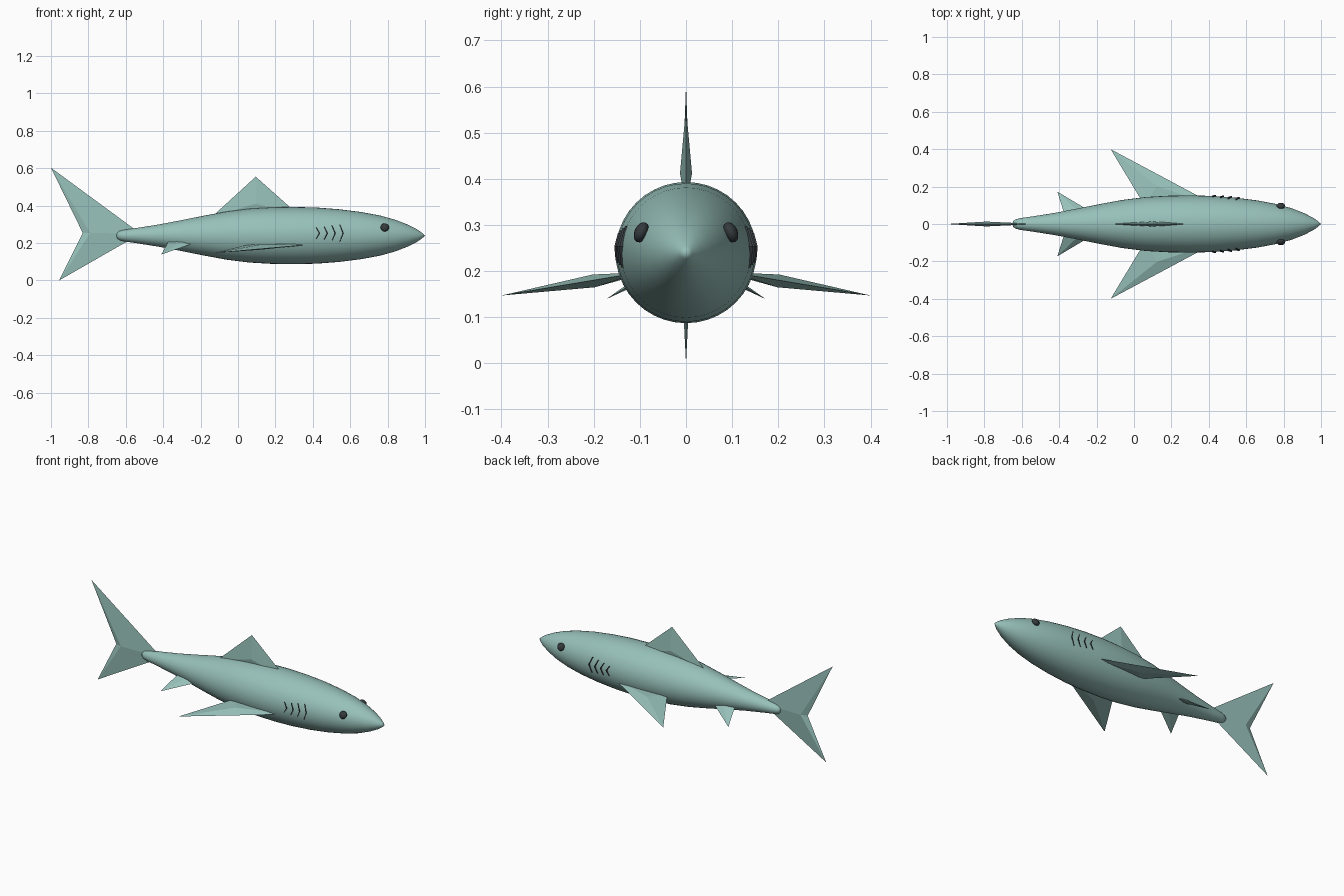
import bpy, bmesh, math
from mathutils import Vector, Matrix

cube = bpy.data.objects.get("Cube")
if cube:
    bpy.data.objects.remove(cube, do_unlink=True)

AXIS_Z = 0.24


def material(name, rgb):
    m = bpy.data.materials.new(name)
    m.use_nodes = True
    m.diffuse_color = (*rgb, 1)
    bsdf = next(n for n in m.node_tree.nodes if n.type == 'BSDF_PRINCIPLED')
    bsdf.inputs["Base Color"].default_value = (*rgb, 1)
    return m


skin = material("sea green skin", (0.31, 0.53, 0.49))
dark = material("dark grey", (0.035, 0.042, 0.045))


def finish(name, bm, mat, smooth=False):
    bmesh.ops.recalc_face_normals(bm, faces=bm.faces)
    mesh = bpy.data.meshes.new(name)
    bm.to_mesh(mesh)
    bm.free()
    mesh.materials.append(mat)
    ob = bpy.data.objects.new(name, mesh)
    bpy.context.collection.objects.link(ob)
    mesh.polygons.foreach_set("use_smooth", [smooth] * len(mesh.polygons))
    return ob


def fin(name, outline, thickness, centre=None):
    """Flat outline swelling to a ridge point on each face."""
    pts = [Vector(p) for p in outline]
    mid = Vector(centre) if centre else sum(pts, Vector()) / len(pts)
    normal = (pts[1] - pts[0]).cross(pts[2] - pts[0]).normalized()
    bm = bmesh.new()
    rim = [bm.verts.new(p) for p in pts]
    for side in (1, -1):
        peak = bm.verts.new(mid + normal * thickness * side)
        for i in range(len(rim)):
            bm.faces.new((rim[i - 1], rim[i], peak))
    return finish(name, bm, skin)


# Body: turned profile, (x, radius) from tail to nose
profile = [(-0.65, 0), (-0.647, 0.014), (-0.635, 0.024), (-0.61, 0.031),
           (-0.54, 0.041), (-0.42, 0.06), (-0.3, 0.083), (-0.18, 0.107),
           (-0.06, 0.129), (0.06, 0.144), (0.18, 0.151), (0.3, 0.153),
           (0.42, 0.15), (0.54, 0.141), (0.66, 0.126), (0.76, 0.107),
           (0.84, 0.085), (0.91, 0.058), (0.96, 0.032), (0.985, 0.014), (1, 0)]


def radius_at(x):
    for (x0, r0), (x1, r1) in zip(profile, profile[1:]):
        if x0 <= x <= x1:
            return r0 + (r1 - r0) * (x - x0) / (x1 - x0)


bm = bmesh.new()
line = [bm.verts.new((x, 0, AXIS_Z + r)) for x, r in profile]
edges = [bm.edges.new(pair) for pair in zip(line, line[1:])]
bmesh.ops.spin(bm, geom=line + edges, cent=(0, 0, AXIS_Z), axis=(1, 0, 0),
               angle=math.tau, steps=40, use_duplicate=False)
bmesh.ops.remove_doubles(bm, verts=bm.verts, dist=0.0005)
finish("body", bm, skin, smooth=True)

# Upright fins
fin("tail_fin", [(-1, 0, 0.603), (-0.83, 0, 0.254), (-0.957, 0, 0),
                 (-0.52, 0, 0.25)], 0.013, (-0.79, 0, 0.254))
fin("dorsal_fin", [(0.095, 0, 0.555), (0.337, 0, 0.34), (-0.14, 0, 0.34)], 0.013)

for side, label in ((1, "left"), (-1, "right")):
    # Paired fins: tip, front root, back root (+y is the left flank of the body)
    fin(label + "_pectoral_fin", [(-0.125, 0.4 * side, 0.147),
        (0.437, 0.1 * side, 0.197), (0.056, 0.1 * side, 0.192)], 0.014)
    fin(label + "_pelvic_fin", [(-0.41, 0.173 * side, 0.139),
        (-0.17, 0.03 * side, 0.222), (-0.365, 0.03 * side, 0.222)], 0.01)

    # Eye: flattened ball leaning on the head
    bm = bmesh.new()
    bmesh.ops.create_uvsphere(bm, u_segments=12, v_segments=8, radius=0.023)
    place = (Matrix.Translation((0.785, 0.097 * side, 0.284))
             @ Matrix.Rotation(math.radians(24) * side, 4, 'X')
             @ Matrix.Diagonal((1, 0.65, 1, 1)))
    bmesh.ops.transform(bm, matrix=place, verts=bm.verts)
    finish(label + "_eye", bm, dark, smooth=True)

    # Gills: four thin chevron flaps swept along the flank
    for k in range(4):
        bm = bmesh.new()
        x0, half = 0.415 + 0.042 * k, 0.03 + 0.005 * k
        rows = []
        for t in (-1, 0, 1):
            x = x0 + 0.018 * (1 - abs(t))
            z = 0.253 + half * t
            row = []
            for dx, lift in ((-0.004, -0.012), (0.004, -0.012),
                             (0.007, 0.007), (0.003, 0.007)):
                r = radius_at(x) + lift * (1 - 0.5 * abs(t) * (lift > 0))
                y = math.sqrt(r * r - (z - AXIS_Z) ** 2)
                row.append(bm.verts.new((x + dx, y * side, z)))
            rows.append(row)
        for a, b in zip(rows, rows[1:]):
            for i in range(4):
                bm.faces.new((a[i - 1], a[i], b[i], b[i - 1]))
        bm.faces.new(rows[0])
        bm.faces.new(rows[-1])
        finish(f"{label}_gill_{k + 1}", bm, dark)
